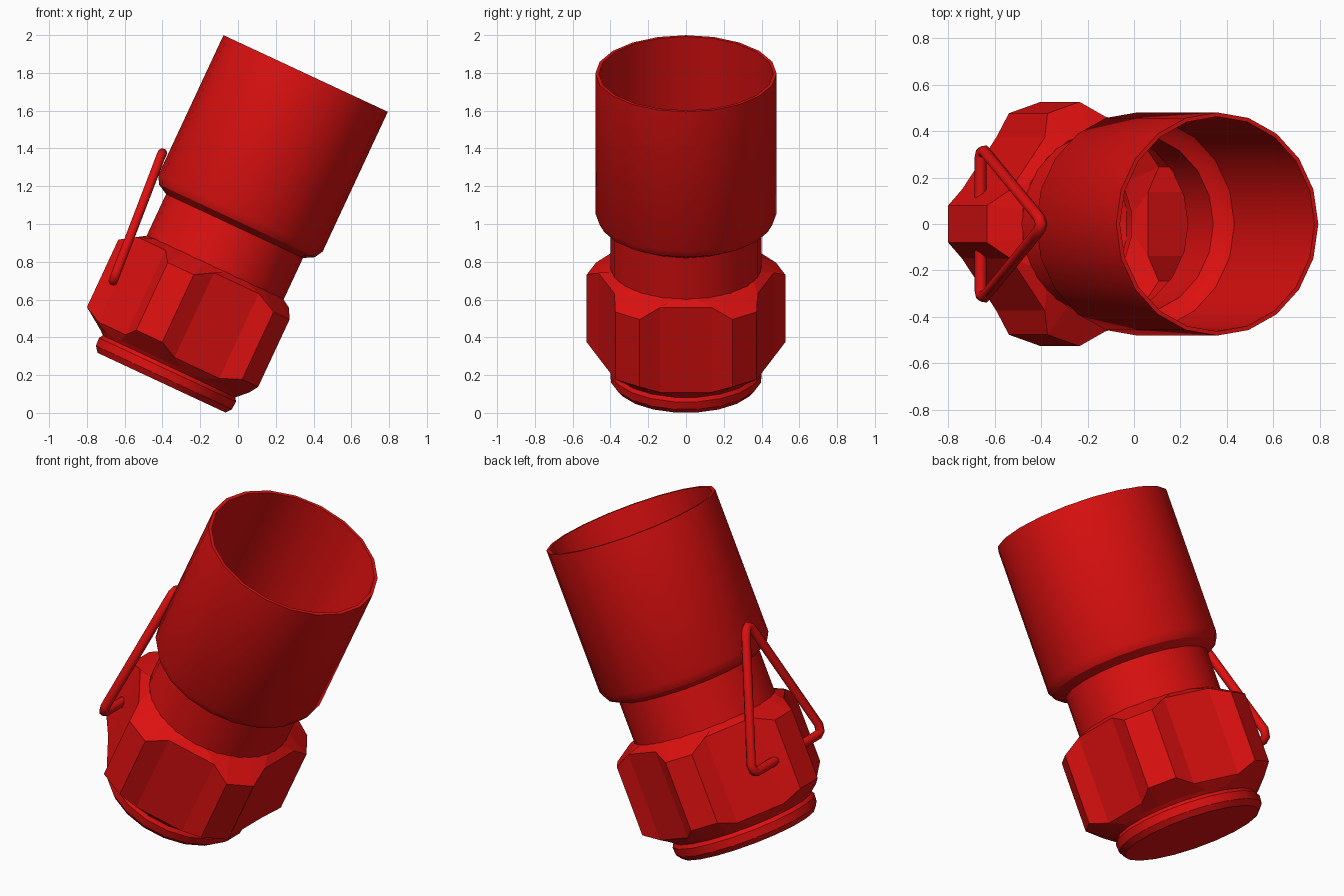
import bpy, bmesh, math
from mathutils import Matrix, Vector

if "Cube" in bpy.data.objects:
    bpy.data.objects.remove(bpy.data.objects["Cube"])

SIDES = 20
# The nozzle leans 25 degrees towards +x from the centre of its base
LEAN = Matrix.Translation((-0.405, 0, 0.16)) @ Matrix.Rotation(math.radians(25), 4, 'Y')

red = bpy.data.materials.new("red")
red.use_nodes = True
red.diffuse_color = (0.72, 0.005, 0.005, 1)
red.node_tree.nodes["Principled BSDF"].inputs["Base Color"].default_value = red.diffuse_color


def circle(r, z, start=0):
    return [Vector((r * math.cos(a), r * math.sin(a), z))
            for a in (math.radians(start + i * 360 / SIDES) for i in range(SIDES))]


def loft(name, rings, cap=False, smooth=True):
    """Skin a stack of rings with quads, optionally closing the first ring."""
    bm = bmesh.new()
    loops = [[bm.verts.new(p) for p in ring] for ring in rings]
    for low, high in zip(loops, loops[1:]):
        for i in range(SIDES):
            j = (i + 1) % SIDES
            bm.faces.new((low[i], low[j], high[j], high[i]))
    if cap:
        bm.faces.new(loops[0][::-1])
    mesh = bpy.data.meshes.new(name)
    bm.to_mesh(mesh)
    bm.free()
    mesh.materials.append(red)
    obj = bpy.data.objects.new(name, mesh)
    bpy.context.collection.objects.link(obj)
    obj.matrix_world = LEAN
    if smooth:
        bpy.ops.object.select_all(action='DESELECT')
        obj.select_set(True)
        bpy.context.view_layer.objects.active = obj
        bpy.ops.object.shade_smooth_by_angle(angle=math.radians(30))
    return obj


# Open barrel: neck, flared shoulder, thin rim, then back down the inside
barrel = [(0.40, 0.67), (0.40, 0.915), (0.455, 0.945), (0.48, 0.99), (0.48, 1.806),
          (0.462, 1.806), (0.462, 0.99), (0.44, 0.96), (0.39, 0.93), (0.39, 0.67)]
loft("barrel", [circle(r, z) for r, z in barrel])

# Closed foot collar below the nut
collar = [(0.378, 0), (0.402, 0.03), (0.405, 0.075), (0.392, 0.095), (0.41, 0.112)]
loft("foot_collar", [circle(r, z, 9) for r, z in collar], cap=True)


# Five-lobed grip nut: each lobe has two crest corners and two valley corners
def star(crest_z, valley_z):
    ring = []
    for k in range(5):
        for offset, r, z in ((-18.8, 0.464, valley_z), (-8.6, 0.533, crest_z),
                             (8.6, 0.533, crest_z), (18.8, 0.464, valley_z)):
            a = math.radians(180 + 72 * k + offset)
            ring.append(Vector((r * math.cos(a), r * math.sin(a), z)))
    return ring


# Circles start at 153 degrees so their corners line up with the lobes
loft("grip_nut", [circle(0.41, 0.112, 153), star(0.196, 0.15),
                  star(0.59, 0.645), circle(0.40, 0.675, 153)], smooth=False)

# Bent wire bail hooked into both sides of one lobe
half = [(-0.66, 0.08, 0.70), (-0.66, 0.285, 0.70), (-0.656, 0.308, 0.71),
        (-0.643, 0.313, 0.745), (-0.425, 0.048, 1.315), (-0.408, 0.025, 1.36)]
path = half + [(-0.40, 0, 1.375)] + [(x, -y, z) for x, y, z in reversed(half)]
curve = bpy.data.curves.new("wire_bail", 'CURVE')
curve.dimensions = '3D'
curve.bevel_depth = 0.026
curve.bevel_resolution = 2
curve.use_fill_caps = True
spline = curve.splines.new('POLY')
spline.points.add(len(path) - 1)
for point, co in zip(spline.points, path):
    point.co = (*co, 1)
curve.materials.append(red)
bail = bpy.data.objects.new("wire_bail", curve)
bpy.context.collection.objects.link(bail)
bpy.ops.object.select_all(action='DESELECT')
bail.select_set(True)
bpy.context.view_layer.objects.active = bail
bpy.ops.object.convert(target='MESH')
bpy.ops.object.shade_smooth_by_angle(angle=math.radians(50))
